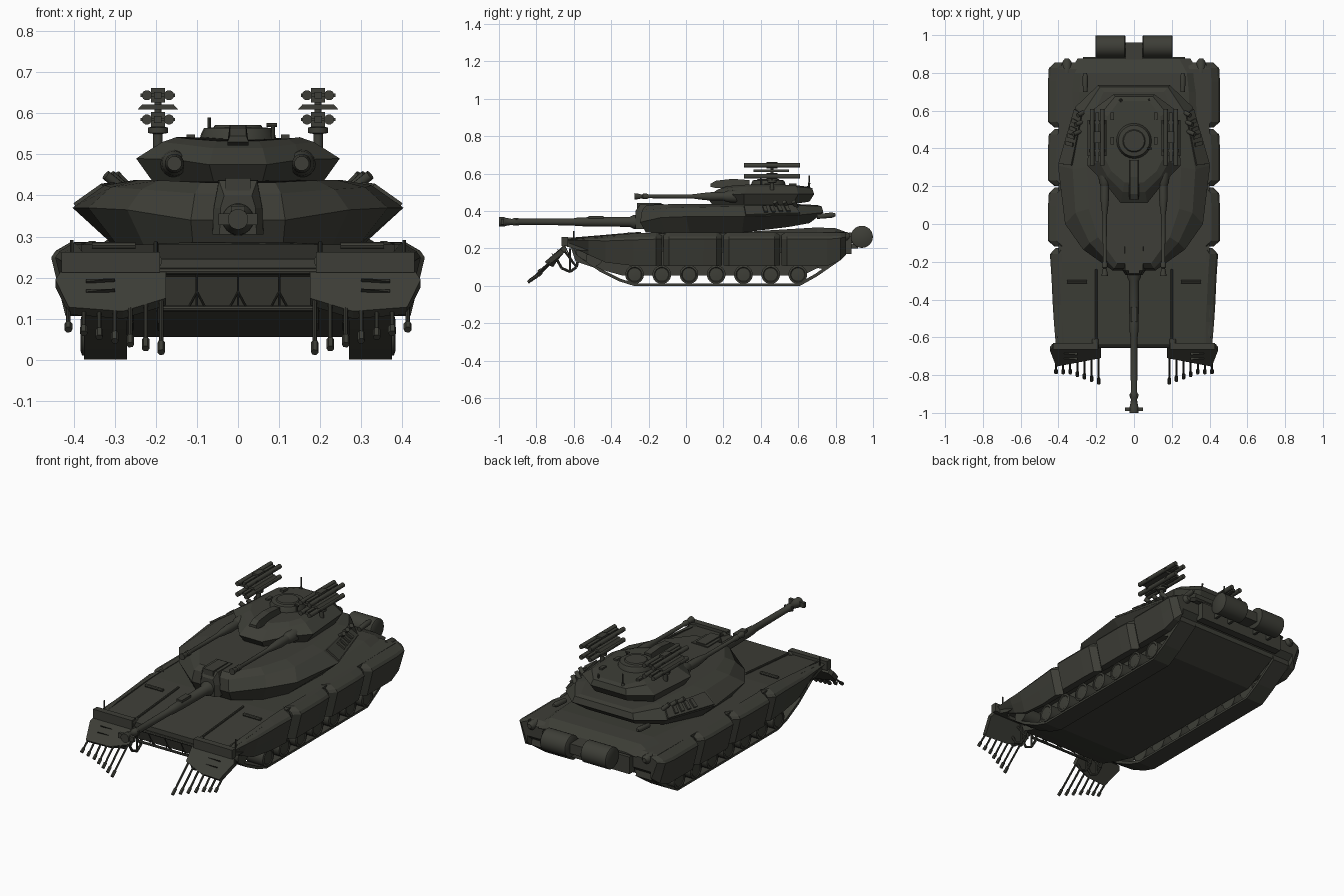
import bpy, bmesh, math
from mathutils import Vector

paint = bpy.data.materials.new("dark_olive")
paint.diffuse_color = (0.047, 0.048, 0.038, 1)


def loft(name, rings, mirror=False, smooth=False, closed=False):
    """Skin a list of equal-length rings; cap the ends unless closed."""
    bm = bmesh.new()
    rows = [[bm.verts.new(p) for p in r] for r in rings]
    n = len(rows[0])
    pairs = list(zip(rows, rows[1:])) + ([(rows[-1], rows[0])] if closed else [])
    for a, b in pairs:
        for i in range(n):
            j = (i + 1) % n
            bm.faces.new((a[i], a[j], b[j], b[i]))
    if not closed:
        bm.faces.new(rows[0])
        bm.faces.new(rows[-1])
    bmesh.ops.recalc_face_normals(bm, faces=bm.faces)
    me = bpy.data.meshes.new(name)
    bm.to_mesh(me)
    bm.free()
    me.materials.append(paint)
    ob = bpy.data.objects.new(name, me)
    bpy.context.collection.objects.link(ob)
    if mirror:
        ob.modifiers.new("mirror", 'MIRROR').use_clip = False
    if smooth:
        bpy.context.view_layer.objects.active = ob
        ob.select_set(True)
        bpy.ops.object.shade_smooth_by_angle(angle=math.radians(40))
        ob.select_set(False)
    return ob


def turned(name, start, direction, prof, mirror=False, n=16):
    """Round part: prof is (distance, radius) pairs along direction."""
    s, d = Vector(start), Vector(direction).normalized()
    u = d.orthogonal().normalized()
    v = d.cross(u)
    ang = [2 * math.pi * i / n for i in range(n)]
    return loft(name, [[s + d * t + (u * math.cos(a) + v * math.sin(a)) * r for a in ang]
                       for t, r in prof], mirror, True)


def rod(name, p, q, r, mirror=False, n=8):
    d = Vector(q) - Vector(p)
    return turned(name, p, d, [(0, r), (d.length, r)], mirror, n)


def box(name, x, y, z, mirror=False):
    return loft(name, [[(x[0], y[0], k), (x[1], y[0], k), (x[1], y[1], k), (x[0], y[1], k)] for k in z], mirror)


def side_prism(name, x0, x1, prof, mirror=False):
    return loft(name, [[(x, y, z) for y, z in prof] for x in (x0, x1)], mirror)


def sym(half):
    return half + [(-x, y, z) for x, y, z in reversed(half)]


# Hull
side_prism("lower_hull", -.27, .27, [(-.62, .22), (-.59, .13), (-.5, .10), (-.34, .055), (.62, .055),
                                     (.82, .15), (.84, .26), (-.3, .26)])
side_prism("upper_hull", -.40, .40, [(-.64, .245), (-.64, .21), (-.57, .19), (.82, .17), (.855, .2),
                                     (.855, .265), (.82, .287), (-.2, .28)])
loft("engine_deck", [sym([(w, y, .27), (w - .06, y, h)]) for y, w, h in
                     [(.3, .36, .288), (.7, .35, .312), (.8, .34, .308), (.875, .30, .28)]])
box("rear_plate", (-.27, .27), (.84, .885), (.17, .265))

# Armoured skirts: one bulging panel per bay
def skirt_ring(y, w, bot, inset, top=.285):
    k = w - inset
    h = top - bot
    return [(.38, y, top), (k - .045, y, top), (k - .01, y, top - .12 * h), (k, y, top - .2 * h),
            (k - .015, y, bot + .45 * h), (k - .035, y, bot), (.38, y, bot)]

for i, (y0, y1) in enumerate([(-.12, .193), (.2, .503), (.51, .855)]):
    b1 = .165 if i == 2 else .108
    loft(f"side_skirt_{i}", [skirt_ring(y0, .455, .108, .035), skirt_ring(y0 + .03, .455, .106, 0),
                             skirt_ring(y1 - .1, .455, .106, 0), skirt_ring(y1 - .03, .455, (.106 + b1) / 2, .004),
                             skirt_ring(y1, .455, b1, .035)], True)
loft("side_skirt_front", [skirt_ring(-.63, .415, .215, 0, .25), skirt_ring(-.52, .424, .165, 0, .262),
                          skirt_ring(-.43, .43, .125, 0, .269), skirt_ring(-.28, .437, .107, 0, .28),
                          skirt_ring(-.16, .445, .107, 0), skirt_ring(-.127, .445, .11, .03)], True)

# Tracks and road wheels
outer = [(-.6, .2), (-.59, .17), (-.46, .075), (-.36, .025), (-.28, 0), (.61, 0), (.7, .05), (.83, .14), (.82, .19)]
cen = Vector((.1, .12))
inner = [tuple(Vector(p) + Vector(((.012 if p[0] < cen.x else -.012), .012 if p[1] < .15 else -.012))) for p in outer]
loft("track", [[(x, y, z) for y, z in o] for x, o in
               ((.27, outer), (.375, outer), (.375, inner), (.27, inner))], True, closed=True)
for i in range(7):
    turned("road_wheel", (.275, -.275 + .1455 * i, .06), (1, 0, 0),
           [(0, .05), (.105, .05), (.108, .04), (.104, .036), (.106, .012)], True, 20)
turned("drive_sprocket", (.275, .73, .135), (1, 0, 0), [(0, .045), (.1, .045)], True)
turned("idler_wheel", (.275, -.49, .15), (1, 0, 0), [(0, .045), (.1, .045)], True)

# Main turret
loft("main_turret", [
    sym([(.11, -.215, .285), (.23, -.11, .28), (.295, .02, .28), (.31, .3, .285), (.25, .55, .315), (.15, .66, .335)]),
    sym([(.115, -.245, .34), (.27, -.135, .365), (.365, 0, .37), (.403, .31, .37), (.31, .62, .38), (.19, .735, .392)]),
    sym([(.105, -.235, .405), (.235, -.1, .415), (.31, .06, .42), (.325, .29, .425), (.27, .59, .43), (.18, .725, .425)]),
    sym([(.09, -.21, .432), (.19, -.07, .437), (.24, .08, .438), (.25, .3, .438), (.22, .57, .438), (.16, .70, .432)])])
turned("turret_ring", (0, .2, .27), (0, 0, 1), [(0, .27), (.02, .27)], n=32)

# Mantlet with sight housing
loft("mantlet", [[(-w, y, .305), (w, y, .305), (w * .95, y, .37), (w * .75, y, t), (-w * .75, y, t), (-w * .95, y, .37)]
                 for y, w, t in [(-.12, .065, .438), (-.245, .062, .436), (-.27, .045, .40)]])
box("gun_sight", (-.03, .03), (-.262, -.13), (.38, .443))

# Main gun
turned("main_gun", (0, -.23, .342), (0, -1, 0),
       [(0, .04), (.05, .038), (.07, .027), (.3, .025), (.36, .022), (.37, .019), (.66, .017), (.67, .021), (.69, .021),
        (.70, .016), (.735, .022), (.74, .025), (.77, .025), (.77, .012)], n=20)
box("muzzle_brake", (-.048, .048), (-.99, -.972), (.328, .356))
box("muzzle_collar", (-.025, .025), (-.912, -.9), (.33, .354))
box("barrel_sensor", (-.017, .017), (-.52, -.44), (.345, .374))

# Slatted stowage plates on the turret cheeks
A, B = Vector((.325, .31, .425)), Vector((.272, .58, .43))
C, D = Vector((.40, .32, .372)), Vector((.315, .61, .382))
nrm = (C - A).cross(B - A).normalized()
nrm = nrm if nrm.z > 0 else -nrm

def cheek(name, u0, u1, v0, v1, h):
    def pt(u, v):
        return A.lerp(B, u).lerp(C.lerp(D, u), v)
    q = [pt(u0, v0), pt(u1, v0), pt(u1, v1), pt(u0, v1)]
    loft(name, [[p - nrm * .01 for p in q], [p + nrm * h for p in q]], True)

cheek("stowage_plate", .0, 1, .05, .95, .008)
for i in range(4):
    cheek("stowage_slat", .35 + .14 * i, .42 + .14 * i, .2, .8, .016)
for i in range(3):
    y = .49 + .05 * i
    rod("smoke_launcher", (.285 - .008 * i, y, .42), (.322 - .012 * i, y - .015, .45), .012, True, 10)
turned("rear_canister", (.258, .70, .37), (0, 1, .1), [(0, .013), (.08, .015), (.1, .008)], True, 12)

# Upper turret
loft("upper_turret", [
    sym([(.06, .14, .435), (.14, .25, .435), (.21, .31, .437), (.2, .57, .437), (.1, .66, .45)]),
    sym([(.07, .11, .475), (.15, .21, .487), (.248, .31, .49), (.225, .60, .49), (.11, .685, .49)]),
    sym([(.06, .17, .515), (.14, .25, .525), (.185, .33, .53), (.17, .59, .53), (.1, .675, .522)]),
    sym([(.05, .22, .533), (.12, .28, .538), (.15, .34, .542), (.14, .57, .54), (.08, .65, .53)])])
turned("commander_cupola", (0, .44, .53), (0, 0, 1), [(0, .095), (.02, .09), (.034, .083), (.036, .06), (.042, .055), (.042, .01)], n=24)
loft("periscope_hood", [[(-.026, y, b), (.026, y, b), (.02, y, t), (-.02, y, t)]
                        for y, b, t in [(.13, .53, .545), (.16, .522, .562), (.25, .525, .572), (.34, .53, .565)]])
rod("cupola_peg", (.085, .4, .53), (.085, .4, .572), .005)
rod("cupola_handle", (.07, .4, .572), (.095, .4, .572), .005)
for y in (.42, .55):
    box("roof_hatch_hinge", (.105, .125), (y, y + .04), (.535, .548), True)

# Twin secondary guns
turned("gun_housing", (.155, .31, .478), (0, -1, 0), [(0, .035), (.05, .034), (.09, .03), (.11, .022)], True)
turned("secondary_gun", (.155, .24, .478), (0, -1, 0),
       [(0, .022), (.1, .024), (.16, .018), (.2, .012), (.44, .01), (.45, .015), (.47, .015), (.475, .01),
        (.495, .015), (.515, .018), (.515, .007)], True, 12)

# Missile racks on posts
turned("rack_post", (.195, .46, .50), (0, 0, 1), [(0, .012), (.05, .012), (.052, .025), (.065, .025), (.07, .009), (.16, .009)], True, 12)
loft("rack_plate", [[(.195 - w, y, .609), (.195 + w, y, .609), (.195 + w * .75, y, .622), (.195 - w * .75, y, .622)]
                    for y, w in [(.36, .05), (.55, .05)]], True)
for z in (.585, .644):
    box("rack_beam", (.186, .204), (.33, .59), (z - .008, z + .008), True)
    for x in (.168, .222):
        turned("missile_tube", (x, .31, z), (0, 1, 0), [(0, .007), (0, .0125), (.3, .0125), (.3, .007)], True, 12)
    for y in (.38, .53):
        box("tube_clamp", (.153, .237), (y, y + .015), (z - .004, z + .004), True)
    box("rack_bracket", (.178, .212), (.43, .49), (z - .018, z + .018), True)

# Antennas
rod("rear_antenna", (-.07, .655, .51), (-.07, .66, .59), .004)
turned("antenna_base", (-.07, .655, .50), (0, 0, 1), [(0, .014), (.035, .008)], n=10)
rod("rear_mast", (.08, .655, .51), (.08, .66, .55), .005)

# Rear fuel drums
turned("fuel_drum", (.045, .94, .262), (1, 0, 0), [(0, .054), (.004, .059), (.156, .059), (.16, .054)], True, 28)
box("drum_mount", (-.046, .046), (.87, .96), (.23, .285))
for x in (.08, .17):
    box("drum_bracket", (x, x + .015), (.85, .92), (.2, .225), True)
turned("rear_lamp", (.355, .8, .265), (0, 1, 0), [(0, .025), (.06, .024), (.075, .012)], True, 12)

# Deck fittings
rod("deck_rail", (.2, -.24, .283), (.2, -.63, .25), .006, True)
rod("tool_canister", (.25, -.305, .278), (.355, -.305, .278), .009, True)
rod("corner_marker", (.405, -.6, .24), (.405, -.6, .292), .004, True)
turned("headlamp", (.205, -.61, .24), (0, -1, 0), [(0, .018), (.05, .02), (.05, .014)], True, 12)

# Mine plough
box("plough_lip", (.19, .43), (-.665, -.63), (.212, .262), True)
blade = [(.175, -.655, .215), (.432, -.655, .215), (.445, -.67, .195), (.412, -.755, .128), (.28, -.73, .118), (.175, -.71, .15)]
loft("plough_blade", [blade, [(x, y + .02, z - .018) for x, y, z in blade]], True)
for z in (.165, .19):
    y = -.655 - (.215 - z) * 1.05
    loft("blade_rib", [[(.30, y, z), (.37, y, z - .004), (.37, y - .003, z + .004)],
                       [(.30, y - .012, z + .008), (.37, y - .004, z), (.37, y - .006, z + .006)]], True)
for i in range(7):
    f = i / 6
    x = .187 + .226 * f
    tip = Vector((x, -.845 + .055 * min(1, f * 1.5), .018 + .055 * f))
    root = Vector((x, -.68, .165))
    rod("plough_tine", root, tip, .0055, True)
    mid = tip.lerp(root, .16)
    rod("tine_shoe", tip, mid, .0095, True, 6)
for x in (.19, .26):
    path = [(-.69, .14), (-.665, .095), (-.62, .075), (-.585, .10), (-.575, .15), (-.59, .21)]
    for p, q in zip(path, path[1:]):
        rod("plough_frame", (x, *p), (x, *q), .007, True)
    rod("frame_spoke", (x, -.62, .2), (x, -.62, .075), .006, True)
    rod("frame_brace", (x, -.66, .2), (x, -.585, .1), .006, True)

# Front cross member with truss struts
rod("cross_member", (-.2, -.648, .215), (.2, -.648, .215), .008)
rod("lower_bar", (-.2, -.605, .125), (.2, -.605, .125), .007)
for x in (-.1, 0, .1):
    rod("truss_post", (x, -.648, .21), (x, -.605, .13), .003)
    for s in (-.02, .02):
        rod("truss_strut", (x, -.63, .165), (x + s, -.605, .128), .003)
